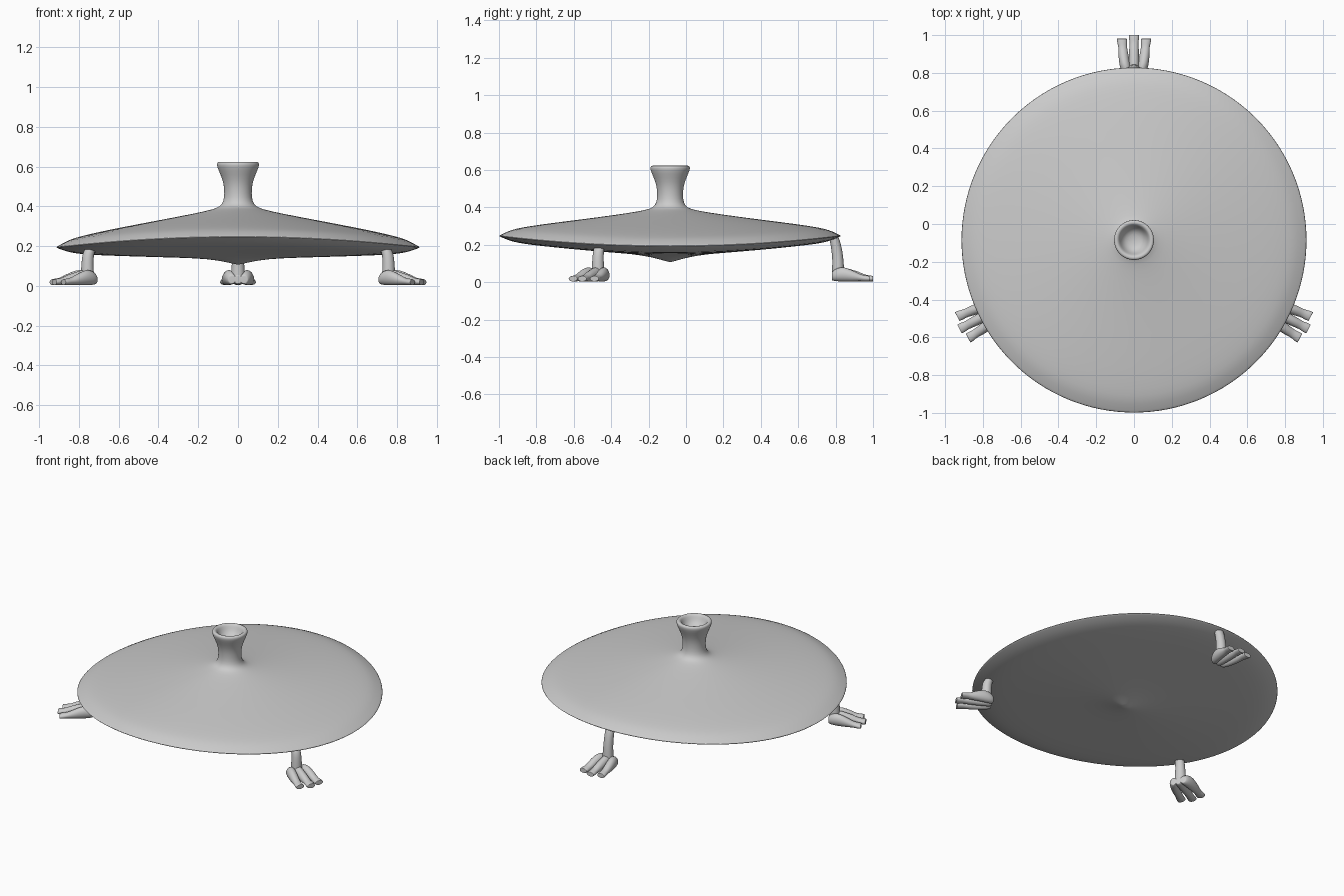
import bpy, bmesh
from math import sin, cos, pi, radians
from mathutils import Matrix

if "Cube" in bpy.data.objects:
    bpy.data.objects.remove(bpy.data.objects["Cube"])

CY = -0.085   # disc centre in y


def finish(bm, name, levels, matrix=None):
    bmesh.ops.recalc_face_normals(bm, faces=bm.faces)
    if matrix:
        bm.transform(matrix)
    me = bpy.data.meshes.new(name)
    bm.to_mesh(me)
    bm.free()
    me.polygons.foreach_set("use_smooth", [True] * len(me.polygons))
    ob = bpy.data.objects.new(name, me)
    bpy.context.collection.objects.link(ob)
    mod = ob.modifiers.new("smooth", 'SUBSURF')
    mod.levels = mod.render_levels = levels
    return ob


def bridge(bm, rings):
    n = len(rings[0])
    for a, b in zip(rings, rings[1:]):
        for i in range(n):
            bm.faces.new((a[i], a[(i + 1) % n], b[(i + 1) % n], b[i]))


# Lid: revolved profile whose rim waves up at front/back and down at the sides
top = [(0.045, 0.562), (0.066, 0.585), (0.077, 0.612), (0.085, 0.622), (0.098, 0.624),
       (0.107, 0.616), (0.105, 0.598), (0.088, 0.56), (0.071, 0.515), (0.068, 0.465),
       (0.072, 0.425), (0.09, 0.398), (0.13, 0.385), (0.2, 0.37), (0.4, 0.337),
       (0.6, 0.306), (0.75, 0.28), (0.83, 0.262), (0.868, 0.247), (0.908, 0.226)]
rim = [(0.918, 0.22)]
bottom = [(0.908, 0.216), (0.87, 0.2), (0.82, 0.187), (0.74, 0.177), (0.6, 0.168),
          (0.4, 0.156), (0.2, 0.145), (0.1, 0.131), (0.04, 0.116)]
N = 64
bm = bmesh.new()
rings = []
for k, (r, z) in enumerate(top + rim + bottom):
    power = 1.5 if k < len(top) else 1.0
    amp = 0.027 * (r / 0.915) ** power if r > 0.11 or k > len(top) else 0
    rings.append([bm.verts.new((r * cos(t), CY + r * sin(t), z - amp * cos(2 * t)))
                  for t in (2 * pi * i / N for i in range(N))])
bridge(bm, rings)
for ring, z in ((rings[0], 0.555), (rings[-1], 0.106)):
    c = bm.verts.new((0, CY, z))
    for i in range(N):
        bm.faces.new((ring[i], ring[(i + 1) % N], c))
finish(bm, "lid_with_knob", 1)


def loft(name, sections, matrix, upright):
    """Tube through (u, v, z, half width, half depth) sections; flat capped ends."""
    bm = bmesh.new()
    rings = []
    for u, v, z, a, b in sections:
        ring = []
        for i in range(12):
            c, s = cos(2 * pi * i / 12), sin(2 * pi * i / 12)
            co = (u + b * s, v + a * c, z) if upright else (u, v + a * c, z + b * s)
            ring.append(bm.verts.new(co))
        rings.append(ring)
    bridge(bm, rings)
    for ring in (rings[0], rings[-1]):
        inner = bmesh.ops.inset_individual(bm, faces=[bm.faces.new(ring)], thickness=0.004)
    finish(bm, name, 1, matrix)


def foot(name, angle, radius, height):
    m = (Matrix.Translation((0, CY, 0)) @ Matrix.Rotation(radians(angle), 4, 'Z')
         @ Matrix.Translation((radius, 0, 0)))
    # leg leaning in toward the lid
    loft(name + "_leg", [(-0.03, 0, height, 0.03, 0.026), (-0.018, 0, height - 0.02, 0.03, 0.028),
                         (-0.005, 0, 0.165, 0.03, 0.03), (0.0, 0, 0.115, 0.032, 0.031),
                         (0.0, 0, 0.06, 0.036, 0.034), (0.0, 0, 0.03, 0.036, 0.034)], m, True)
    # three knuckled toes
    for side, label in ((-1, "left"), (0, "middle"), (1, "right")):
        e = 0.187 if side == 0 else 0.168
        loft(f"{name}_{label}_toe",
             [(-0.033, side * 0.03, 0.032, 0.02, 0.022), (-0.02, side * 0.035, 0.037, 0.029, 0.033),
              (0.02, side * 0.046, 0.044, 0.031, 0.042), (0.06, side * 0.053, 0.037, 0.029, 0.035),
              (e - 0.075, side * 0.057, 0.03, 0.027, 0.027),
              (e - 0.045, side * 0.06, 0.023, 0.023, 0.018),
              (e - 0.025, side * 0.062, 0.02, 0.027, 0.018),
              (e - 0.005, side * 0.064, 0.019, 0.028, 0.016),
              (e, side * 0.064, 0.018, 0.027, 0.015)], m, False)


foot("back_foot", 90, 0.898, 0.25)
foot("right_foot", -27, 0.85, 0.205)
foot("left_foot", 207, 0.85, 0.205)
